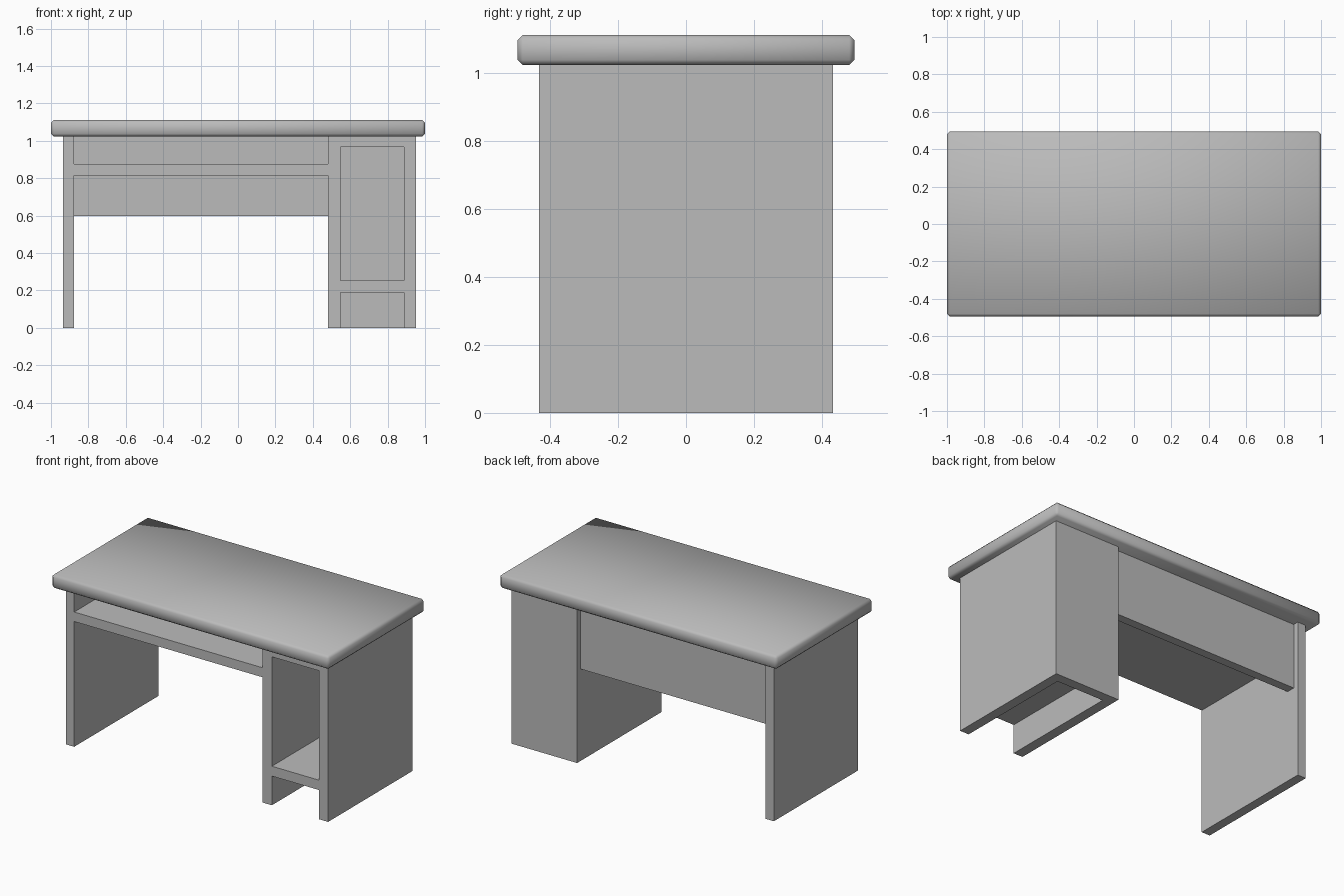
import bpy

# Remove the default cube
cube = bpy.data.objects.get("Cube")
if cube:
    bpy.data.objects.remove(cube, do_unlink=True)

GREY = (0.5, 0.5, 0.5, 1.0)
grey = bpy.data.materials.new("plain_grey")
grey.use_nodes = True
grey.diffuse_color = GREY
grey.node_tree.nodes["Principled BSDF"].inputs["Base Color"].default_value = GREY


def box(name, xs, ys, zs):
    """Box spanning the given (min, max) range on each axis."""
    spans = (xs, ys, zs)
    bpy.ops.mesh.primitive_cube_add(size=1)
    obj = bpy.context.object
    obj.name = obj.data.name = name
    obj.location = [(a + b) / 2 for a, b in spans]
    obj.scale = [b - a for a, b in spans]
    bpy.ops.object.transform_apply(location=True, rotation=False, scale=True)
    obj.data.materials.append(grey)
    return obj


def apply_modifier(obj, mod):
    bpy.context.view_layer.objects.active = obj
    bpy.ops.object.modifier_apply(modifier=mod.name)


def cut(obj, name, xs, ys, zs):
    """Carve a box-shaped recess out of obj."""
    cutter = box(name, xs, ys, zs)
    cutter.hide_render = True
    mod = obj.modifiers.new(name, 'BOOLEAN')
    mod.operation = 'DIFFERENCE'
    mod.solver = 'EXACT'
    mod.object = cutter
    apply_modifier(obj, mod)
    bpy.data.objects.remove(cutter, do_unlink=True)


front, back = -0.433, 0.433
under = 1.023              # underside of the desktop
leg_x = (-0.936, -0.876)
cab_x = (0.481, 0.952)
bay_x = (leg_x[1], cab_x[0])
panel_y = (back - 0.093, back - 0.036)

# Desktop with softened edges
top = box("desktop", (-1, 1), (-0.495, 0.495), (under, 1.112))
bevel = top.modifiers.new("edge", 'BEVEL')
bevel.width = 0.015
bevel.segments = 1
apply_modifier(top, bevel)
bpy.ops.object.select_all(action='DESELECT')
top.select_set(True)
bpy.ops.object.shade_smooth()

# Side support panel
box("side_panel", leg_x, (front, back), (0, under))

# Cabinet with an open compartment and an open foot space
cabinet = box("cabinet", cab_x, (front, back), (0, under))
hole_x = (0.547, 0.888)
hole_y = (front - 0.1, back - 0.064)
cut(cabinet, "compartment", hole_x, hole_y, (0.254, 0.966))
cut(cabinet, "foot_space", hole_x, hole_y, (-0.1, 0.19))

# Shelf and rear modesty panel between the supports
box("under_shelf", bay_x, (front, panel_y[0]), (0.815, 0.877))
box("modesty_panel", bay_x, panel_y, (0.598, under))
